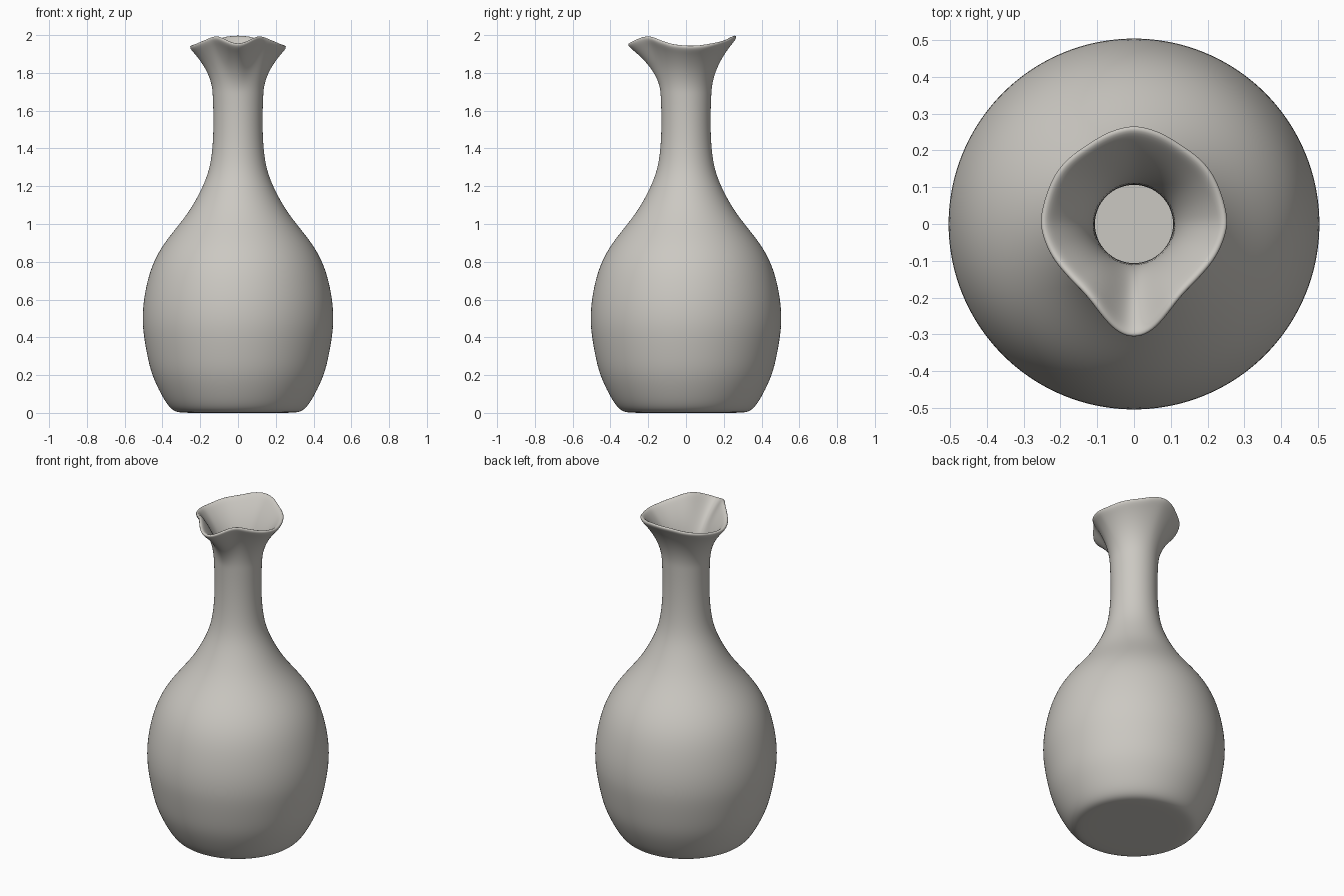
import bpy, bmesh, math

cube = bpy.data.objects.get("Cube")
if cube:
    bpy.data.objects.remove(cube, do_unlink=True)

SEGMENTS = 40
FLARE_START = 1.68
FLARE_STEPS = 8

# Body profile from base to neck: radius, height
BODY = [(0.15, 0), (0.29, 0), (0.335, 0.005), (0.37, 0.035), (0.41, 0.1),
        (0.458, 0.2), (0.482, 0.3), (0.503, 0.42), (0.508, 0.5), (0.502, 0.6),
        (0.475, 0.73), (0.435, 0.83), (0.38, 0.915), (0.31, 1.0),
        (0.25, 1.08), (0.2, 1.17), (0.16, 1.26), (0.14, 1.35),
        (0.131, 1.46), (0.13, 1.58), (0.134, FLARE_START)]

# Half of the wavy rim, from spout to back: angle, radius, height
RIM = [(0, 0.318, 1.943), (10, 0.306, 1.955), (24, 0.258, 1.988),
       (35, 0.239, 1.988), (50, 0.235, 1.968), (73, 0.251, 1.943),
       (90, 0.263, 1.935), (105, 0.259, 1.935), (127, 0.262, 1.95),
       (150, 0.257, 1.965), (165, 0.268, 1.985), (180, 0.276, 1.99)]


def rim_at(angle):
    """Radius and height of the rim, mirrored left to right."""
    a = min(angle, 360 - angle)
    for (a0, r0, z0), (a1, r1, z1) in zip(RIM, RIM[1:]):
        if a <= a1:
            t = (a - a0) / (a1 - a0)
            return r0 + (r1 - r0) * t, z0 + (z1 - z0) * t
    return RIM[-1][1:]


def column(angle):
    """Profile at one angle: round body, then a flare towards the rim."""
    points = list(BODY)
    neck = BODY[-1][0]
    rim_r, rim_z = rim_at(angle)
    for i in range(1, FLARE_STEPS + 1):
        t = i / FLARE_STEPS
        points.append((neck + (rim_r - neck) * t * t,
                       FLARE_START + (rim_z - FLARE_START) * t))
    return points


# Glazed clay colour
clay = bpy.data.materials.new("warm_grey_clay")
clay.use_nodes = True
colour = (0.6, 0.58, 0.54, 1)
clay.diffuse_color = colour
clay.node_tree.nodes["Principled BSDF"].inputs["Base Color"].default_value = colour

# Vase shell
bm = bmesh.new()
columns = []
for s in range(SEGMENTS):
    deg = 360 * s / SEGMENTS
    a = math.radians(deg)
    columns.append([bm.verts.new((r * math.sin(a), -r * math.cos(a), z))
                    for r, z in column(deg)])
centre = bm.verts.new((0, 0, 0))
for s, col in enumerate(columns):
    nxt = columns[(s + 1) % SEGMENTS]
    bm.faces.new((centre, nxt[0], col[0]))
    for i in range(len(col) - 1):
        bm.faces.new((col[i], nxt[i], nxt[i + 1], col[i + 1]))
bm.normal_update()
mesh = bpy.data.meshes.new("vase")
bm.to_mesh(mesh)
bm.free()
mesh.materials.append(clay)
vase = bpy.data.objects.new("vase", mesh)
bpy.context.collection.objects.link(vase)

# Wall thickness and a softly rounded lip
wall = vase.modifiers.new("wall", 'SOLIDIFY')
wall.thickness = 0.024
wall.offset = -1
smooth = vase.modifiers.new("smooth", 'SUBSURF')
smooth.levels = smooth.render_levels = 2

mesh.shade_smooth()
